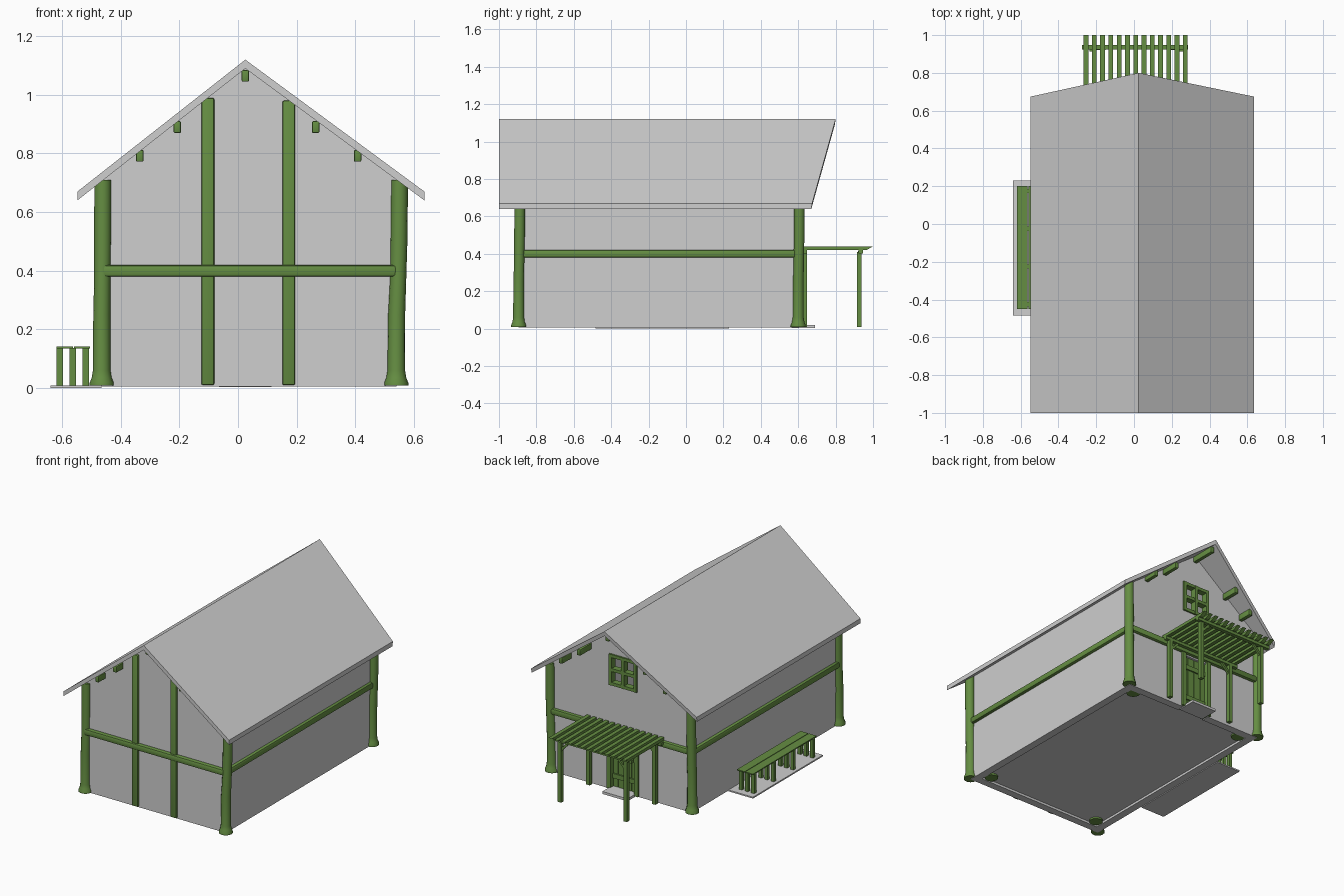
import bpy, bmesh, math
from mathutils import Vector

if "Cube" in bpy.data.objects:
    bpy.data.objects.remove(bpy.data.objects["Cube"])


def material(name, col):
    m = bpy.data.materials.new(name)
    m.diffuse_color = (*col, 1)
    m.use_nodes = True
    m.node_tree.nodes["Principled BSDF"].inputs["Base Color"].default_value = m.diffuse_color
    return m


GREY = material("plaster grey", (0.62, 0.62, 0.62))
GREEN = material("timber green", (0.13, 0.27, 0.055))


def finish(name, bm, mat, smooth=False):
    bmesh.ops.recalc_face_normals(bm, faces=bm.faces)
    me = bpy.data.meshes.new(name)
    bm.to_mesh(me)
    bm.free()
    ob = bpy.data.objects.new(name, me)
    bpy.context.collection.objects.link(ob)
    me.materials.append(mat)
    if smooth:
        bpy.context.view_layer.objects.active = ob
        ob.select_set(True)
        bpy.ops.object.shade_smooth_by_angle(angle=math.radians(40))
        ob.select_set(False)
    return ob


def box(name, x, y, z, mat=GREEN, bevel=0.0):
    """Box from (min, max) ranges on each axis."""
    bm = bmesh.new()
    bmesh.ops.create_cube(bm, size=1)
    for v in bm.verts:
        v.co = [r[0] if c < 0 else r[1] for c, r in zip(v.co, (x, y, z))]
    if bevel:
        bmesh.ops.bevel(bm, geom=bm.edges[:], offset=bevel, segments=2,
                        profile=0.5, affect='EDGES')
    return finish(name, bm, mat, bevel > 0)


def prism(name, pts, y0, y1, mat=GREY):
    """Extrude an x-z outline along y; y1 may be a function of z."""
    bm = bmesh.new()
    end = y1 if callable(y1) else (lambda z: y1)
    a = [bm.verts.new((x, y0, z)) for x, z in pts]
    b = [bm.verts.new((x, end(z), z)) for x, z in pts]
    bm.faces.new(a)
    bm.faces.new(b)
    n = len(pts)
    for i in range(n):
        j = (i + 1) % n
        bm.faces.new((a[i], a[j], b[j], b[i]))
    bmesh.ops.triangulate(bm, faces=[f for f in bm.faces if len(f.verts) > 4])
    return finish(name, bm, mat)


def strut(name, p, q, w):
    """Square bar between two points."""
    p, q = Vector(p), Vector(q)
    bm = bmesh.new()
    bmesh.ops.create_cube(bm, size=1)
    rot = (q - p).to_track_quat('Z', 'Y')
    for v in bm.verts:
        v.co = (p + q) / 2 + rot @ Vector((v.co.x * w, v.co.y * w, v.co.z * (q - p).length))
    return finish(name, bm, GREEN)


def trunk(name, x, y, lean, top=0.71):
    """Uneven round post with a flared foot: (z, radius, drift)."""
    rings = [(0.008, 0.041, 0), (0.018, 0.041, 0), (0.035, 0.034, 0), (0.06, 0.03, 0),
             (0.25, 0.029, 0.1), (0.36, 0.028, 0.5), (0.5, 0.029, 0.8), (top, 0.029, 1)]
    bm = bmesh.new()
    prev = None
    for z, r, d in rings:
        ring = []
        for i in range(14):
            t = math.tau * i / 14
            ring.append(bm.verts.new((x + lean * d + r * math.cos(t),
                                      y + 0.006 * d + r * math.sin(t), z)))
        if prev:
            for i in range(14):
                j = (i + 1) % 14
                bm.faces.new((prev[i], prev[j], ring[j], ring[i]))
        else:
            bm.faces.new(ring)
        prev = ring
    bm.faces.new(prev)
    finish(name, bm, GREEN, True)


# Main dimensions
XL, XR, YF, YB = -0.465, 0.54, -0.895, 0.605
APEX, EAVE_L, EAVE_R = 0.025, -0.548, 0.636
T = 0.05


def under(x):
    """Height of the roof underside at x."""
    w = (APEX - x) / (APEX - EAVE_L) if x < APEX else (x - APEX) / (EAVE_R - APEX)
    return 1.09 - 0.45 * w


# Roof, raked at the back gable
prism("roof", [(EAVE_L, 0.64), (EAVE_L, 0.67), (APEX, 1.12), (EAVE_R, 0.67),
               (EAVE_R, 0.64), (APEX, 1.09)], -1.0,
      lambda z: 0.67 + 0.13 * min(1, max(0, (z - 0.655) / 0.45)))

# Walls: front gable, two sides, back gable with door and window openings
B = 0.005
prism("front_wall", [(XL, B), (XR, B), (XR, under(XR)), (APEX, 1.09), (XL, under(XL))], YF, YF + T)
prism("left_wall", [(XL, B), (XL + T, B), (XL + T, under(XL + T)), (XL, under(XL))], YF + T, YB - T)
prism("right_wall", [(XR - T, B), (XR, B), (XR, under(XR)), (XR - T, under(XR - T))], YF + T, YB - T)
OL, OR = -0.075, 0.12
prism("back_wall_left", [(XL, B), (OL, B), (OL, under(OL)), (XL, under(XL))], YB - T, YB)
prism("back_wall_right", [(OR, B), (XR, B), (XR, under(XR)), (OR, under(OR))], YB - T, YB)
box("back_wall_middle", (OL, OR), (YB - T, YB), (0.37, 0.68), GREY)
prism("back_wall_peak", [(OL, 0.88), (OR, 0.88), (OR, under(OR)), (APEX, 1.09), (OL, under(OL))], YB - T, YB)
box("floor", (XL + T, XR - T), (YF + T, YB - T), (0.02, 0.035), GREY)

# Corner posts, outside and inside
for x, y, lean, nm in [(XL, YF, 0.004, "front_left"), (XR, YF, 0.011, "front_right"),
                       (XL, YB - 0.005, 0.004, "back_left"), (XR, YB - 0.005, 0.008, "back_right")]:
    trunk(nm + "_post", x, y, lean)
    trunk(nm + "_inner_post", x + (0.09 if x < 0 else -0.09), y + (0.09 if y < 0 else -0.07), 0, 0.66)

# Rail around the house
Z = (0.38, 0.42)
box("front_rail", (XL, XR), (YF - 0.025, YF + 0.015), Z, GREEN, 0.01)
box("back_rail", (XL, XR), (YB - 0.015, YB + 0.02), Z, GREEN, 0.01)
box("left_rail", (XL - 0.02, XL + 0.015), (YF, YB), Z, GREEN, 0.01)
box("right_rail", (XR - 0.015, XR + 0.02), (YF, YB), Z, GREEN, 0.01)

# Tall studs on the front gable
for x, top in ((-0.103, 0.99), (0.173, 0.98)):
    box("front_stud", (x - 0.022, x + 0.022), (YF - 0.015, YF + 0.01), (0.01, top), GREEN, 0.006)

# Purlin ends under the roof, front and back
for x, z, yb in [(0.025, 1.065, 0.77), (-0.207, 0.89, 0.72), (-0.335, 0.792, 0.70),
                 (0.265, 0.89, 0.72), (0.408, 0.792, 0.70)]:
    for y in ((-0.965, YF + 0.02), (YB - 0.02, yb)):
        box("purlin_end", (x - 0.0125, x + 0.0125), y, (z - 0.02, z + 0.02), GREEN, 0.004)

# Gable window
WY = (YB - 0.03, YB + 0.012)
for x in (OL + 0.009, OR - 0.009, (OL + OR) / 2):
    box("window_upright", (x - 0.01, x + 0.01), WY, (0.68, 0.88))
for z in (0.69, 0.78, 0.87):
    box("window_bar", (OL, OR), (WY[0], WY[1] - 0.002), (z - 0.01, z + 0.01))

# Door, frame, boards and step
for x in (OL, OR):
    box("door_jamb", (x - 0.014, x + 0.014), (YB - 0.05, YB + 0.015), (0.01, 0.38))
w = (OR - OL) / 4
for i in range(4):
    box("door_board", (OL + i * w + 0.002, OL + (i + 1) * w - 0.002), (YB - 0.035, YB - 0.015), (0.015, 0.375))
for z in (0.09, 0.3):
    box("door_batten", (OL + 0.015, OR - 0.015), (YB - 0.02, YB - 0.006), (z - 0.015, z + 0.015))
box("door_step", (-0.065, 0.115), (YB - 0.04, 0.69), (0.004, 0.02), GREY)

# Pergola over the door
for x in (-0.222, 0.248):
    for y in (0.635, 0.927):
        box("pergola_post", (x - 0.0125, x + 0.0125), (y - 0.0125, y + 0.0125), (0.01, 0.41))
        s = 1 if x < 0 else -1
        strut("pergola_brace", (x, y, 0.34), (x + s * 0.065, y, 0.41), 0.014)
for y in (0.635, 0.935):
    box("pergola_beam", (-0.275, 0.285), (y - 0.0125, y + 0.0125), (0.402, 0.422))
for i in range(13):
    x = -0.254 + i * 0.0438
    prism("pergola_slat", [(x - 0.0125, 0.42), (x + 0.0125, 0.42), (x + 0.0125, 0.44), (x - 0.0125, 0.44)],
          YB - 0.01, lambda z: 0.965 + (z - 0.42) * 1.75, GREEN)

# Long slatted bench on a paved strip at the left side
box("paving", (-0.64, XL), (-0.485, 0.23), (0.0, 0.009), GREY)
for i, x in enumerate((-0.608, -0.563, -0.52)):
    for y in (0.175, -0.025, -0.225, -0.425):
        box("bench_leg", (x - 0.011, x + 0.011), (y - 0.011, y + 0.011), (0.008, 0.136))
for x in (-0.591, -0.532):
    box("bench_slat", (x - 0.0275, x + 0.0275), (-0.45, 0.2), (0.134, 0.141))
